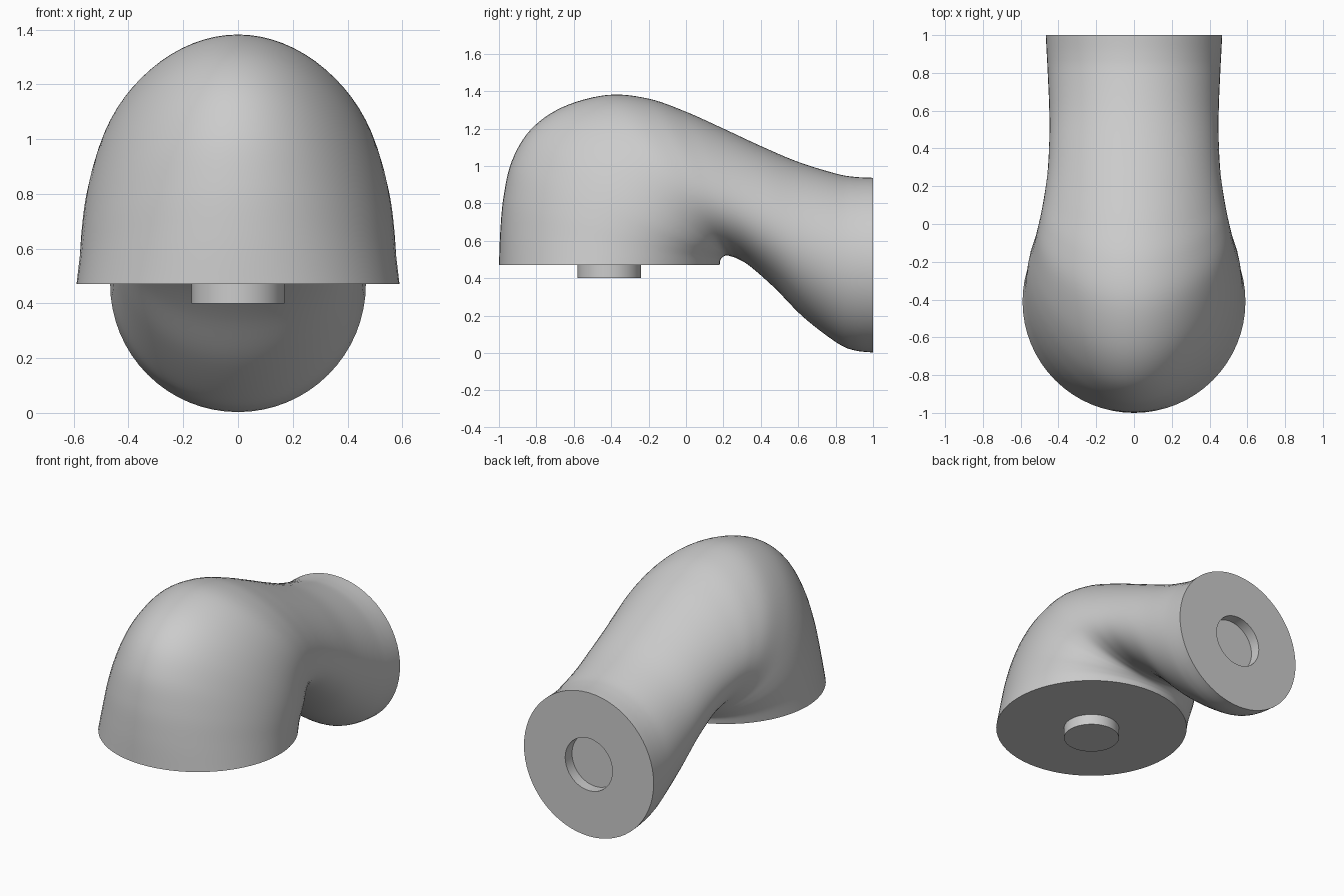
import bpy, bmesh, math
from mathutils import Vector

if "Cube" in bpy.data.objects:
    bpy.data.objects.remove(bpy.data.objects["Cube"], do_unlink=True)

SIDES, STEPS = 64, 6

grey = bpy.data.materials.new("plain grey")
grey.use_nodes = True
grey.diffuse_color = (0.6, 0.6, 0.6, 1)
grey.node_tree.nodes["Principled BSDF"].inputs["Base Color"].default_value = (0.6, 0.6, 0.6, 1)

# Elbow stations: outer y, outer z, inner y, inner z, half width, egg taper
stations = [Vector(s) for s in (
    (-1, .47, .18, .47, .59, 0),
    (-.993, .65, .183, .495, .578, .06),
    (-.975, .84, .19, .507, .568, .12),
    (-.93, 1.03, .198, .515, .555, .18),
    (-.83, 1.195, .207, .52, .54, .2),
    (-.66, 1.315, .216, .522, .524, .18),
    (-.42, 1.38, .226, .521, .506, .15),
    (-.2, 1.36, .24, .517, .486, .15),
    (0, 1.29, .275, .505, .468, .15),
    (.2, 1.2, .345, .462, .454, .12),
    (.4, 1.107, .475, .347, .448, .06),
    (.6, 1.022, .63, .19, .449, .02),
    (.8, .96, .81, .053, .457, 0),
    (.9, .942, .903, .014, .462, 0),
    (1, .937, 1, .003, .467, 0),
)]


def smooth_path(points):
    """Catmull-Rom interpolation through the stations."""
    out = []
    last = len(points) - 1
    for i in range(last):
        a, b = points[max(i - 1, 0)], points[i]
        c, d = points[i + 1], points[min(i + 2, last)]
        for k in range(STEPS):
            t = k / STEPS
            out.append((b * 2 + (c - a) * t + (a * 2 - b * 5 + c * 4 - d) * t ** 2
                        + (b * 3 - a - c * 3 + d) * t ** 3) / 2)
    return out + [points[-1]]


def loft(name, sections):
    """Skin egg-shaped sections and cap both ends."""
    bm = bmesh.new()
    rings = []
    for oy, oz, iy, iz, w, taper in sections:
        outer, inner = Vector((0, oy, oz)), Vector((0, iy, iz))
        mid, half = (outer + inner) / 2, (outer - inner) / 2
        ring = []
        for k in range(SIDES):
            c, s = math.cos(math.tau * k / SIDES), math.sin(math.tau * k / SIDES)
            ring.append(bm.verts.new(mid + half * c + Vector((w * s * (1 - taper * c), 0, 0))))
        rings.append(ring)
    for lower, upper in zip(rings, rings[1:]):
        for k in range(SIDES):
            n = (k + 1) % SIDES
            bm.faces.new((lower[k], lower[n], upper[n], upper[k]))
    bm.faces.new(rings[0][::-1])
    bm.faces.new(rings[-1])
    bmesh.ops.recalc_face_normals(bm, faces=bm.faces)
    mesh = bpy.data.meshes.new(name)
    bm.to_mesh(mesh)
    bm.free()
    mesh.materials.append(grey)
    obj = bpy.data.objects.new(name, mesh)
    bpy.context.collection.objects.link(obj)
    bpy.ops.object.select_all(action='DESELECT')
    obj.select_set(True)
    bpy.context.view_layer.objects.active = obj
    bpy.ops.object.shade_smooth_by_angle(angle=math.radians(35))


# Bent body, ending in a shallow round socket at the back
R = .17
socket = [(y, .47 + R, y, .47 - R, R, 0) for y in (1, .93)]
loft("elbow_body", [tuple(s) for s in smooth_path(stations)] + socket)

# Round peg under the front base
loft("base_peg", [(-.41 - R, z, -.41 + R, z, R, 0) for z in (.4, .475)])
